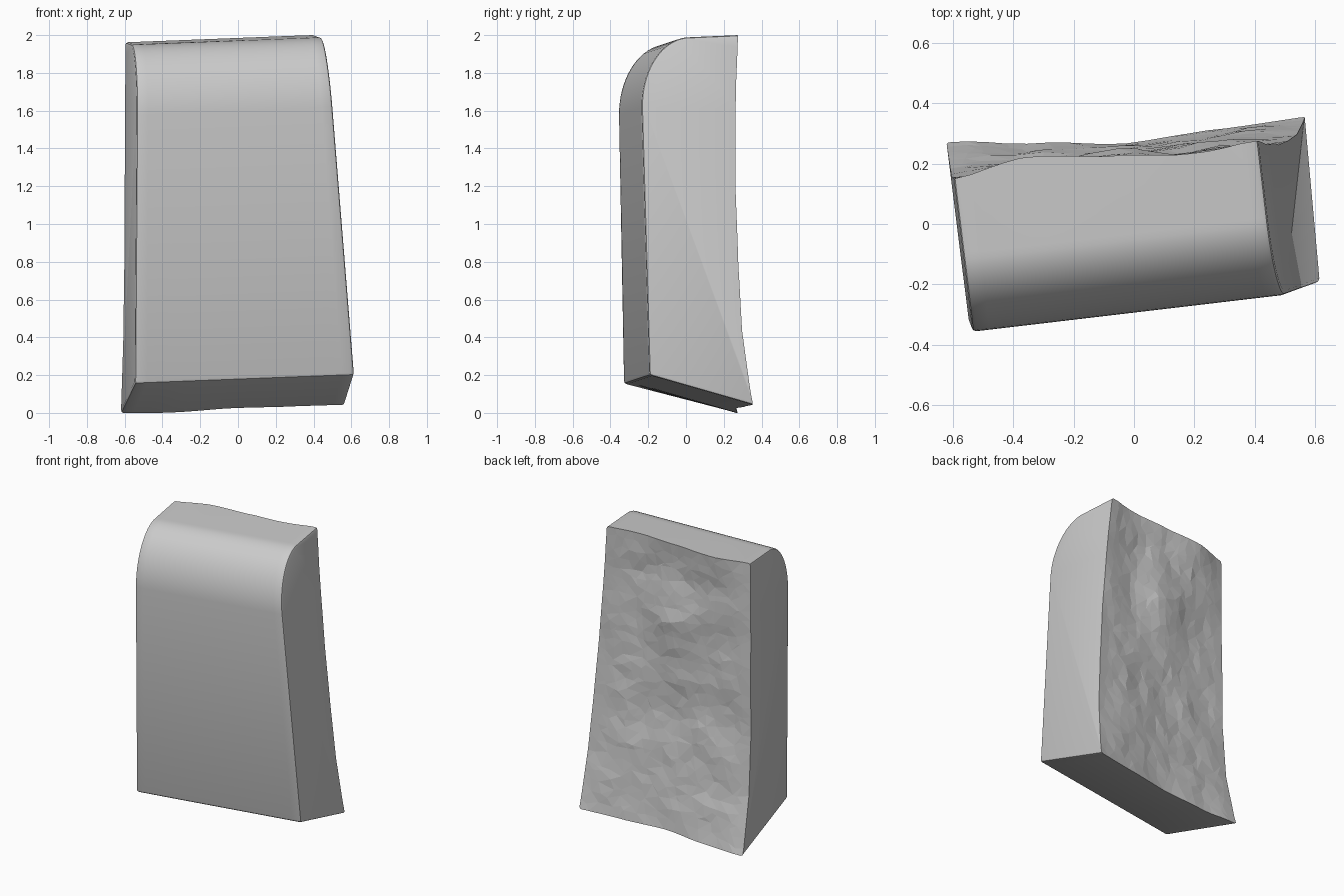
import bpy, bmesh, math, random
from mathutils import Vector, noise

if "Cube" in bpy.data.objects:
    bpy.data.objects.remove(bpy.data.objects["Cube"])

random.seed(4)
COLS, ROWS, ARC = 18, 30, 18

# Depth of the rough back: rows go up in height, columns go left to right
HEIGHTS = [0, .4, .8, 1.2, 1.45, 1.75, 2.0]
DEPTHS = [[.343, .305, .270, .280, .288],
          [.255, .250, .240, .255, .234],
          [.225, .215, .205, .215, .215],
          [.225, .215, .225, .205, .206],
          [.220, .225, .262, .200, .208],
          [.220, .232, .215, .195, .215],
          [.220, .265, .240, .210, .228]]


def back_depth(u, z):
    z = min(max(z, 0), 1.999)
    r = max(i for i in range(6) if HEIGHTS[i] <= z)
    t = (z - HEIGHTS[r]) / (HEIGHTS[r + 1] - HEIGHTS[r])
    c = min(int(u * 4), 3)
    s = u * 4 - c
    s = s * s * (3 - 2 * s)
    low = DEPTHS[r][c] * (1 - s) + DEPTHS[r][c + 1] * s
    high = DEPTHS[r + 1][c] * (1 - s) + DEPTHS[r + 1][c + 1] * s
    rough = noise.noise(Vector((u * 5, z * 4, 3))) * .014
    rough += noise.noise(Vector((u * 11, z * 10, 7))) * .007
    edge = min(1, 6 * min(u, 1 - u) + .15) * min(1, 4 * min(z, 2 - z) + .3)
    return low * (1 - t) + high * t + rough * edge


def place(u, d, h):
    """Skewed slab: depth d and height h shift along x, between two leaning side planes."""
    x = 0
    for _ in range(12):
        y, z = d + .118 * x, h + .039 * x
        left = -.545 - .124 * (y + .33) + .0048 * (z - .155)
        right = .615 - .1147 * (y + .19) - .084 * (z - .2)
        x = left + (right - left) * u
    return Vector((x, d + .118 * x, min(2, max(0, h + .039 * x))))


def ring(i):
    """Closed outline of one column: front base, face, rounded shoulder, top, rough back."""
    u = i / COLS
    pts = [place(u, -.265, .176)]
    for k in range(ARC + 1):
        a = math.pi / 2 * k / ARC
        pts.append(place(u, -.03 - .263 * math.cos(a), 1.6 + .372 * math.sin(a)))
    inner = 0 < i < COLS
    for j in range(ROWS, -1, -1):
        uu, v = u, j / ROWS
        if inner and 0 < j < ROWS:
            uu += random.uniform(-.4, .4) / COLS
            v += random.uniform(-.4, .4) / ROWS
        base = .176 - .28 * (back_depth(uu, 0) + .265)
        h = base + (1.985 - base) * v
        pts.append(place(uu, back_depth(uu, h if j else 0), h))
    return pts


# Slab skin: columns joined side to side, flat caps at both ends
bm = bmesh.new()
rings = [[bm.verts.new(p) for p in ring(i)] for i in range(COLS + 1)]
n = len(rings[0])
first_back = ARC + 2
back = []
for a, b in zip(rings, rings[1:]):
    for k in range(n):
        m = (k + 1) % n
        f = bm.faces.new((a[k], b[k], b[m], a[m]))
        if first_back <= k < n - 1:
            back.append(f)
for r in (rings[0], rings[-1]):
    bm.faces.new(r)
bmesh.ops.triangulate(bm, faces=back, quad_method='SHORT_EDGE')
bmesh.ops.recalc_face_normals(bm, faces=bm.faces)

# Softened front rim and front base edge; the broken back rim stays sharp
soft = []
for r in (rings[0], rings[-1]):
    for k in list(range(first_back)) + [n - 1]:
        soft.append(bm.edges.get((r[k], r[(k + 1) % n])))
for a, b in zip(rings, rings[1:]):
    soft.append(bm.edges.get((a[0], b[0])))
bmesh.ops.bevel(bm, geom=soft, offset=.014, segments=2, profile=.5,
                affect='EDGES', clamp_overlap=True)

# Smooth dressed faces, faceted back
bm.normal_update()
for f in bm.faces:
    c = f.calc_center_median()
    f.smooth = not (f.normal.y > .45 and c.y - .118 * c.x > .15)
for e in bm.edges:
    if len(e.link_faces) == 2 and e.calc_face_angle(0) > math.radians(32):
        e.smooth = False

mesh = bpy.data.meshes.new("stone_slab")
bm.to_mesh(mesh)
bm.free()
slab = bpy.data.objects.new("stone_slab", mesh)
bpy.context.collection.objects.link(slab)
stone = bpy.data.materials.new("light grey stone")
stone.diffuse_color = (.6, .6, .6, 1)
stone.use_nodes = True
stone.node_tree.nodes["Principled BSDF"].inputs["Base Color"].default_value = stone.diffuse_color
mesh.materials.append(stone)
